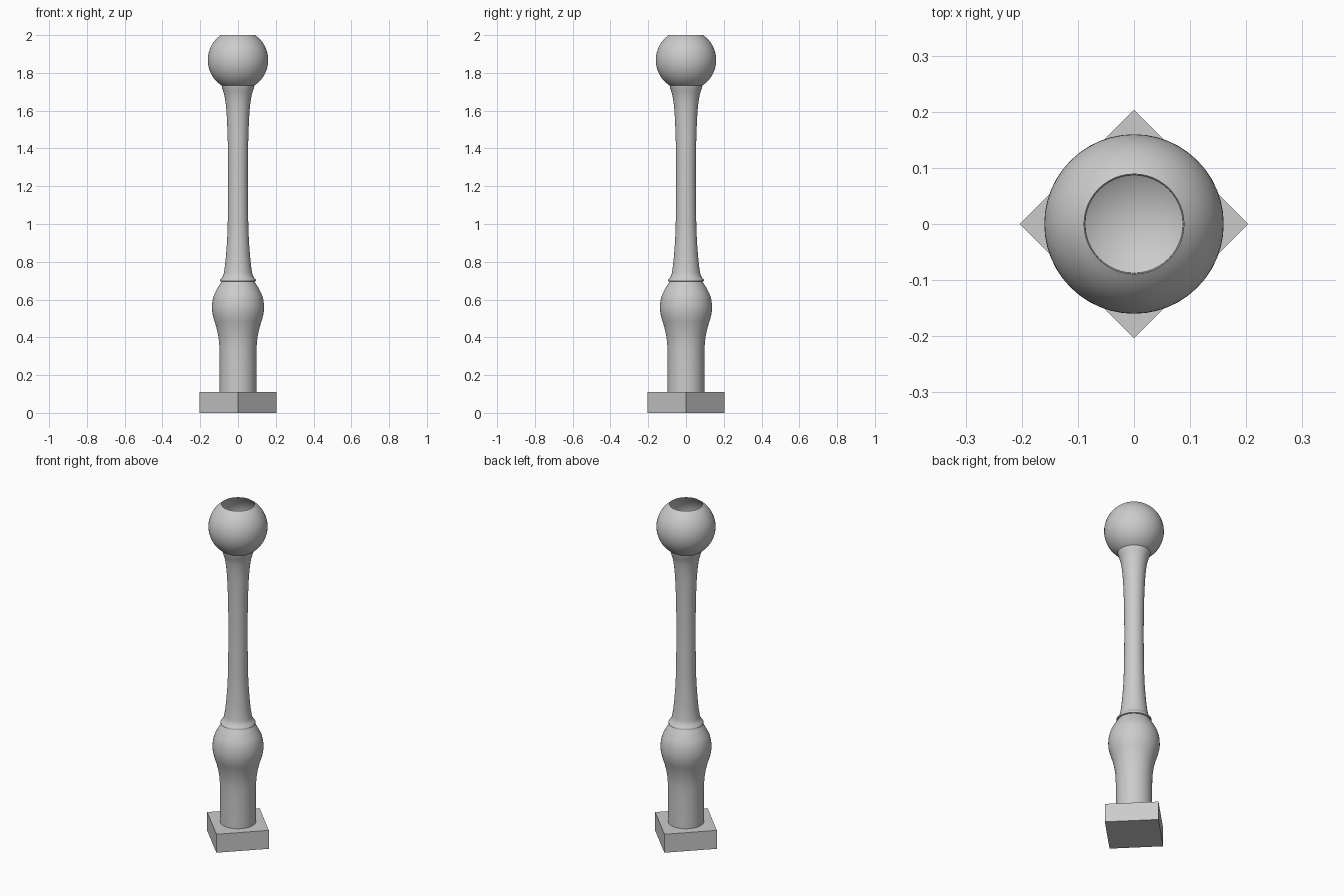
import bpy, bmesh, math

if "Cube" in bpy.data.objects:
    bpy.data.objects.remove(bpy.data.objects["Cube"])


def smooth_profile(pts, steps=4):
    """Catmull-Rom curve through (radius, height) points."""
    p = [pts[0]] + pts + [pts[-1]]
    out = []
    for i in range(1, len(p) - 2):
        a, b, c, d = p[i - 1:i + 3]
        for s in range(steps):
            t = s / steps
            out.append(tuple(0.5 * (2 * b[k] + (c[k] - a[k]) * t
                       + (2 * a[k] - 5 * b[k] + 4 * c[k] - d[k]) * t * t
                       + (3 * b[k] - a[k] - 3 * c[k] + d[k]) * t ** 3) for k in (0, 1)))
    return out + [pts[-1]]


def lathe(name, profile, sides=48):
    bm = bmesh.new()
    rings = []
    for r, z in profile:
        rings.append([bm.verts.new((r * math.cos(2 * math.pi * i / sides),
                                    r * math.sin(2 * math.pi * i / sides), z))
                      for i in range(sides)])
    for lo, hi in zip(rings, rings[1:]):
        for i in range(sides):
            j = (i + 1) % sides
            bm.faces.new((lo[i], lo[j], hi[j], hi[i]))
    bmesh.ops.remove_doubles(bm, verts=bm.verts, dist=1e-5)
    mesh = bpy.data.meshes.new(name)
    bm.to_mesh(mesh)
    bm.free()
    ob = bpy.data.objects.new(name, mesh)
    bpy.context.collection.objects.link(ob)
    bpy.ops.object.select_all(action='DESELECT')
    ob.select_set(True)
    bpy.context.view_layer.objects.active = ob
    bpy.ops.object.shade_smooth_by_angle(angle=math.radians(40))
    return ob


# Square foot turned 45 degrees
bpy.ops.mesh.primitive_cube_add(size=1, location=(0, 0, 0.055), rotation=(0, 0, math.pi / 4))
foot = bpy.context.object
foot.name = "square_foot"
foot.scale = (0.288, 0.288, 0.11)

# Lower column with bulb
lathe("lower_bulb", smooth_profile([
    (0.097, 0.11), (0.097, 0.28), (0.101, 0.38), (0.114, 0.45), (0.132, 0.51),
    (0.138, 0.56), (0.130, 0.615), (0.109, 0.66), (0.086, 0.697)]))

# Collar and slender upper column, flared under the ball
lathe("upper_column", [(0.084, 0.695), (0.094, 0.697)] + smooth_profile([
    (0.094, 0.705), (0.079, 0.727), (0.072, 0.76), (0.064, 0.83), (0.056, 0.95),
    (0.053, 1.10), (0.052, 1.25), (0.054, 1.43), (0.060, 1.58), (0.070, 1.67),
    (0.084, 1.72), (0.088, 1.738)]))

# Hollow ball, open at the top
R, CZ, STEPS = 0.16, 1.868, 32
end = math.pi - math.asin(0.089 / R)
lathe("open_ball", [(R * math.sin(end * i / STEPS), CZ - R * math.cos(end * i / STEPS))
                    for i in range(STEPS + 1)])
